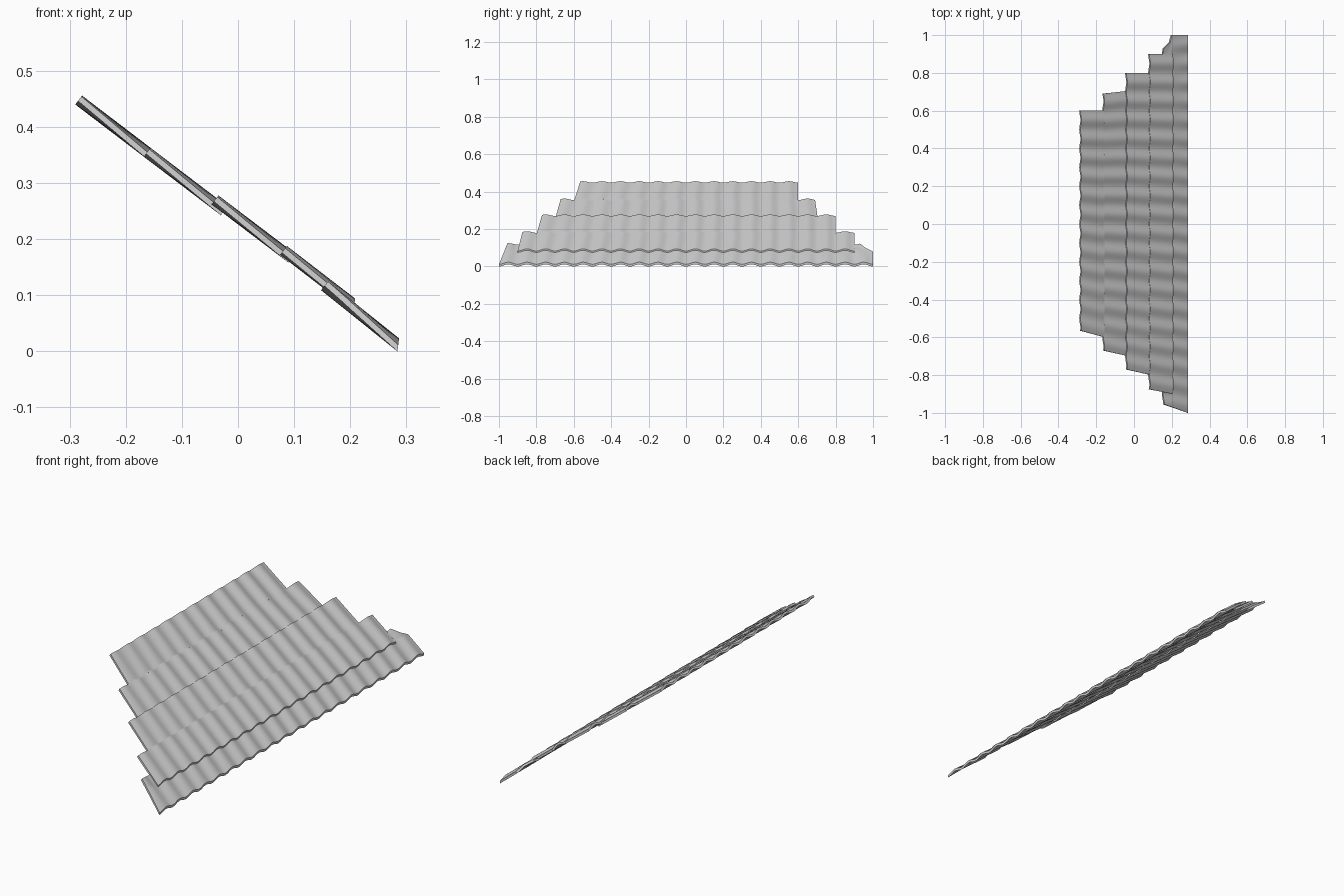
import bpy, bmesh, math
from mathutils import Vector

if "Cube" in bpy.data.objects:
    bpy.data.objects.remove(bpy.data.objects["Cube"])

PITCH = 0.1        # width of one tile wave
WAVE = 0.010       # wave height
THICK = 0.010      # sheet thickness
PER_WAVE = 10


def tile_row(name, top, bottom, stations):
    """Wavy sheet; top/bottom are (x, z) of its underside,
    stations are (fraction down the slope, left y, right y)."""
    a, b = Vector((top[0], 0, top[1])), Vector((bottom[0], 0, bottom[1]))
    down = (b - a).normalized()
    normal = Vector((-down.z, 0, down.x))
    count = round((stations[-1][2] - stations[-1][1]) / PITCH * PER_WAVE)
    bm = bmesh.new()
    layers = []
    for base in (0.0, THICK):
        grid = []
        for t, left, right in stations:
            line = []
            for i in range(count + 1):
                y = left + (right - left) * i / count
                h = base + WAVE * 0.5 * (1 - math.cos(2 * math.pi * y / PITCH))
                # lower end is cut nearly plumb
                shear = -0.6 * h if t == 1 else 0
                p = a.lerp(b, t) + normal * h + down * shear
                line.append(bm.verts.new((p.x, y, p.z)))
            grid.append(line)
        layers.append(grid)
    low, up = layers
    n = len(stations) - 1
    for j in range(n):
        for i in range(count):
            for g in layers:
                bm.faces.new((g[j][i], g[j + 1][i], g[j + 1][i + 1], g[j][i + 1]))
        for i in (0, count):
            bm.faces.new((low[j][i], low[j + 1][i], up[j + 1][i], up[j][i]))
    for j in (0, n):
        for i in range(count):
            bm.faces.new((low[j][i], low[j][i + 1], up[j][i + 1], up[j][i]))
    bmesh.ops.recalc_face_normals(bm, faces=bm.faces)
    mesh = bpy.data.meshes.new(name)
    bm.to_mesh(mesh)
    bm.free()
    obj = bpy.data.objects.new(name, mesh)
    bpy.context.collection.objects.link(obj)
    bpy.ops.object.select_all(action='DESELECT')
    obj.select_set(True)
    bpy.context.view_layer.objects.active = obj
    bpy.ops.object.shade_smooth_by_angle(angle=math.radians(40))


# Five overlapping rows, from ridge to eave
tile_row("tile_row_1", (-0.290, 0.440), (-0.155, 0.337),
         [(0, -0.565, 0.60), (1, -0.60, 0.60)])
tile_row("tile_row_2", (-0.168, 0.347), (-0.030, 0.242),
         [(0, -0.67, 0.69), (1, -0.70, 0.705)])
tile_row("tile_row_3", (-0.047, 0.262), (0.090, 0.158),
         [(0, -0.77, 0.80), (1, -0.80, 0.80)])
tile_row("tile_row_4", (0.075, 0.172), (0.206, 0.071),
         [(0, -0.875, 0.90), (1, -0.90, 0.90)])
# Eave row has a broken upper corner on one side
tile_row("tile_row_5", (0.148, 0.109), (0.284, 0.0),
         [(0, -0.955, 0.93), (0.22, -0.965, 0.96), (0.34, -0.97, 1.0), (1, -1.0, 1.0)])
